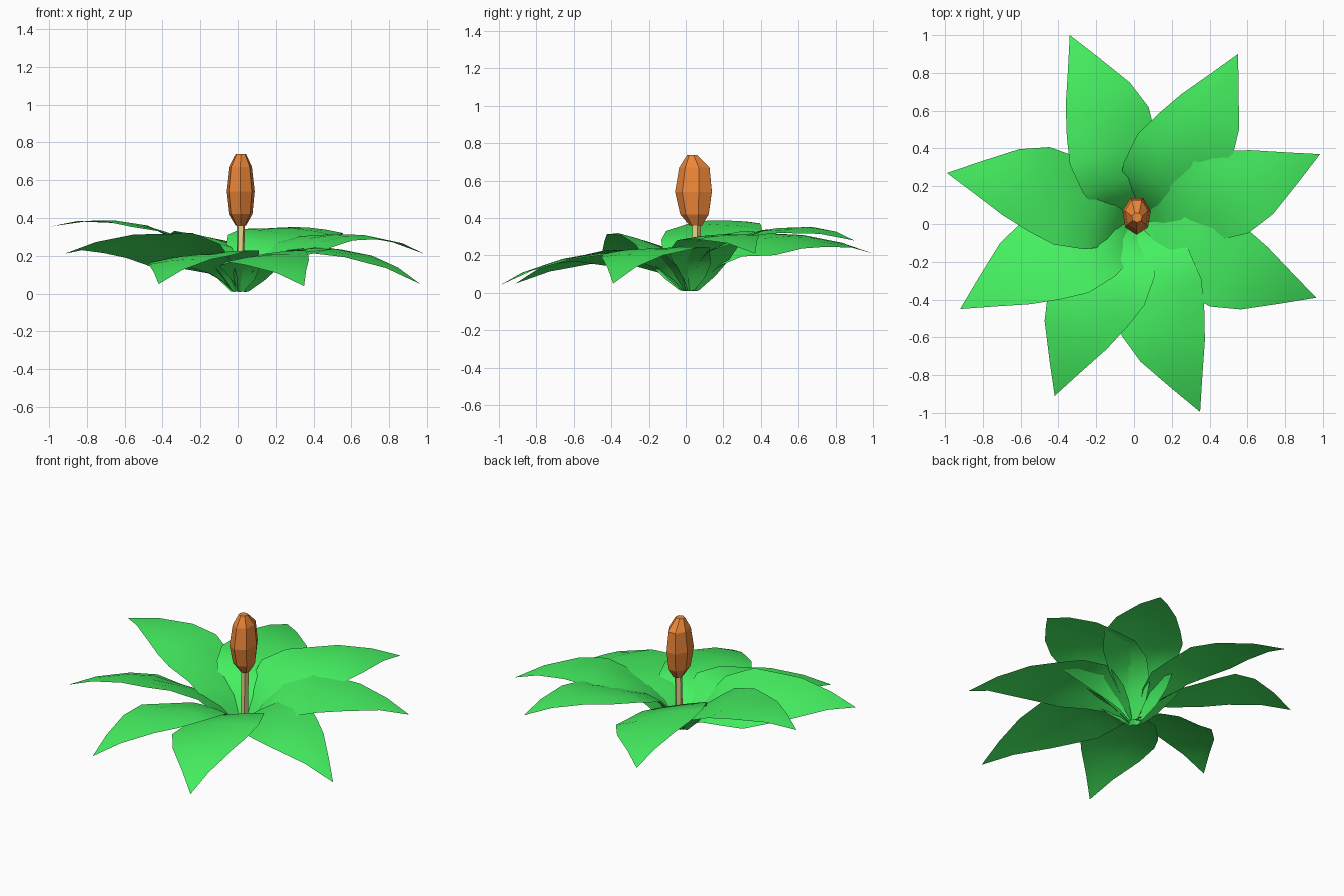
import bpy, bmesh, math
from mathutils import Vector

if "Cube" in bpy.data.objects:
    bpy.data.objects.remove(bpy.data.objects["Cube"])

def material(name, rgb):
    m = bpy.data.materials.new(name)
    m.diffuse_color = (*rgb, 1)
    m.use_nodes = True
    m.node_tree.nodes["Principled BSDF"].inputs["Base Color"].default_value = m.diffuse_color
    return m

GREEN = material("leaf_green", (0.06, 0.88, 0.12))
ORANGE = material("bud_orange", (0.85, 0.24, 0.04))
BEIGE = material("stem_beige", (0.8, 0.66, 0.25))

def finish(name, bm, mat, smooth=False):
    me = bpy.data.meshes.new(name)
    bm.to_mesh(me)
    bm.free()
    for p in me.polygons:
        p.use_smooth = smooth
    me.materials.append(mat)
    ob = bpy.data.objects.new(name, me)
    bpy.context.collection.objects.link(ob)
    return ob

# Leaf outline: fraction of length, half width on the left, on the right
OUTLINE = [(.03, .04, .02), (.07, .12, .06), (.12, .175, .12), (.22, .215, .19),
           (.38, .23, .25), (.52, .195, .265), (.67, .145, .215), (.85, .065, .1), (1, 0, 0)]
CENTRE = Vector((0.01, 0.02))

def leaf_height(f, a, m, t):
    # steep cup near the stem, then an arch through a, m and the tip t
    if f < .22:
        s = (f - .03) / .19
        return .01 + (a - .01) * (1.6 * s - .6 * s * s)
    p, q, r = .22, .6, 1
    return (a * (f-q)*(f-r)/((p-q)*(p-r)) + m * (f-p)*(f-r)/((q-p)*(q-r))
            + t * (f-p)*(f-q)/((r-p)*(r-q)))

def leaf(name, tip, a, m, t, roll):
    axis = Vector(tip) - CENTRE
    length = axis.length
    d = axis.normalized()
    side = Vector((-d.y, d.x))
    bm = bmesh.new()
    rows = []
    for f, wl, wr in OUTLINE:
        row = []
        for k in ([-1, -.5, 0, .5, 1] if wl else [0]):
            v = k * wl if k > 0 else k * wr
            p = CENTRE + d * f * length + side * v
            grow = min(1, max(0, (f - .05) / .3))
            # the inner part is tilted so that each leaf overlaps the next
            inner = .22 * max(0, 1 - abs(f - .25) / .27)
            z = leaf_height(f, a, m, t) + (grow * roll + inner) * v - grow * .35 * v * v
            row.append(bm.verts.new((p.x, p.y, max(0, z))))
        rows.append(row)
    for r0, r1 in zip(rows, rows[1:]):
        for i in range(4):
            if len(r1) > 1:
                bm.faces.new((r0[i], r1[i], r1[i+1], r0[i+1]))
            else:
                bm.faces.new((r0[i], r1[0], r0[i+1]))
    bmesh.ops.recalc_face_normals(bm, faces=bm.faces[:])
    if sum(f.normal.z for f in bm.faces) < 0:
        bmesh.ops.reverse_faces(bm, faces=bm.faces[:])
    finish(name, bm, GREEN, True)

# Eight leaves: tip position, inner, middle and tip heights, sideways roll
LEAVES = [((-.34, 1.0), .255, .30, .21, .15), ((.55, .90), .27, .35, .28, .06),
          ((.985, .37), .24, .315, .21, .03), ((.965, -.39), .21, .225, .05, 0),
          ((.35, -.995), .19, .195, .04, .05), ((-.42, -.91), .19, .195, .05, .05),
          ((-.92, -.45), .2, .285, .21, .25), ((-.99, .27), .25, .38, .355, 0)]
for n, args in enumerate(LEAVES):
    leaf(f"leaf_{n + 1}", *args)

def lathe(name, rings, sides, mat, turn=0):
    # rings: x, y, z, radius x, radius y
    bm = bmesh.new()
    loops = []
    for x, y, z, rx, ry in rings:
        loops.append([bm.verts.new((x + rx * math.cos(turn + 2*math.pi*i/sides),
                                    y + ry * math.sin(turn + 2*math.pi*i/sides), z))
                      for i in range(sides)])
    for l0, l1 in zip(loops, loops[1:]):
        for i in range(sides):
            j = (i + 1) % sides
            bm.faces.new((l0[i], l0[j], l1[j], l1[i]))
    bm.faces.new(loops[0][::-1])
    bm.faces.new(loops[-1])
    finish(name, bm, mat)

# Central stem
lathe("stem", [(.012, .05, .02, .022, .025), (.016, .055, .39, .022, .025)], 5, BEIGE, .3)

# Faceted bud
lathe("bud", [(.016, .055, .36, .028, .035), (.015, .05, .42, .064, .08),
              (.014, .046, .54, .077, .103), (.014, .05, .67, .062, .085),
              (.016, .035, .738, .028, .027)], 7, ORANGE, .22)
